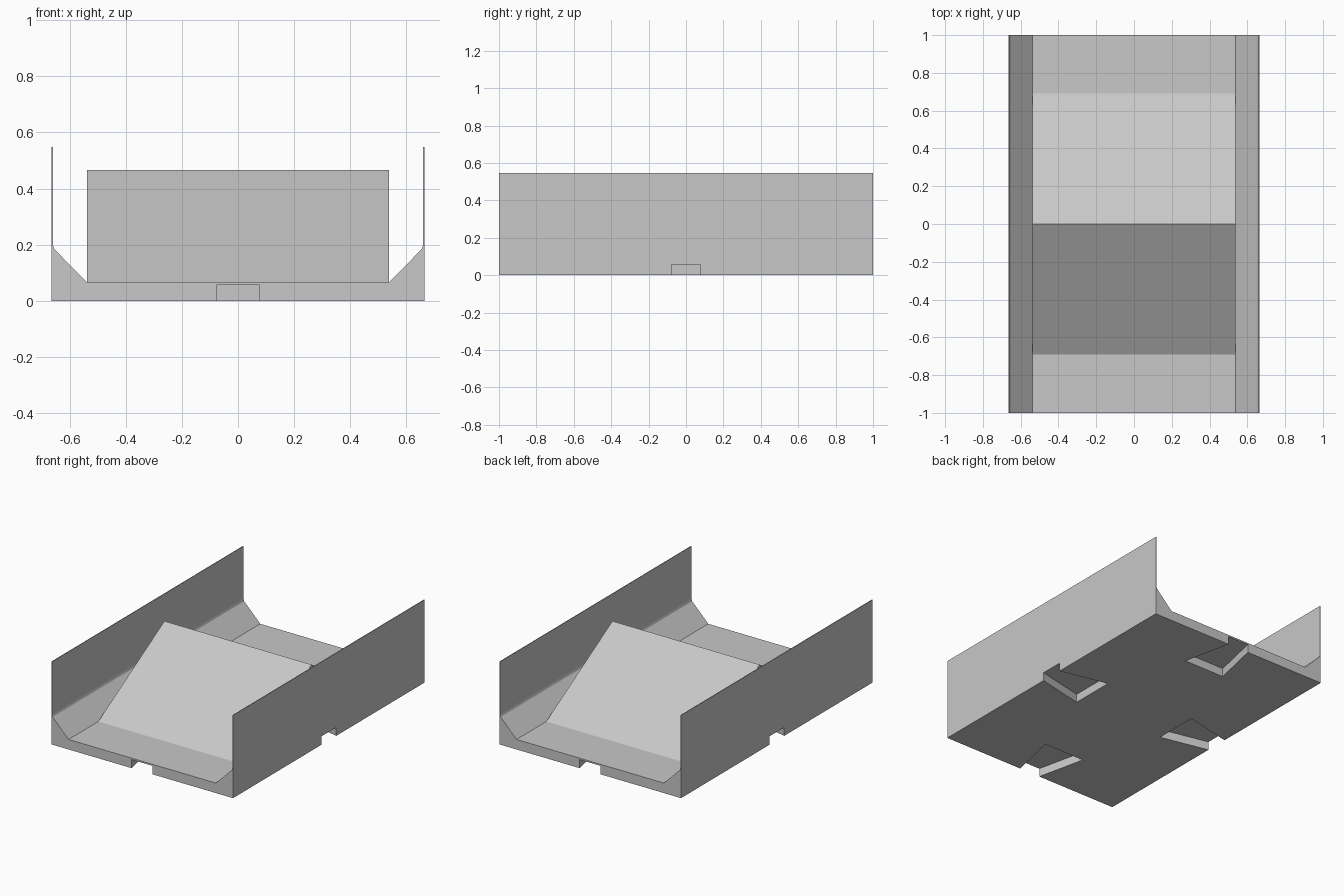
import bpy
import bmesh
from math import pi
from mathutils import Matrix

if "Cube" in bpy.data.objects:
    bpy.data.objects.remove(bpy.data.objects["Cube"], do_unlink=True)

grey = bpy.data.materials.new("plain grey")
grey.use_nodes = True
colour = (0.58, 0.58, 0.58, 1)
grey.diffuse_color = colour
grey.node_tree.nodes["Principled BSDF"].inputs["Base Color"].default_value = colour


def prism(name, outline, sweep, matrix=Matrix()):
    """Extrude a closed 3D outline along the sweep vector."""
    bm = bmesh.new()
    face = bm.faces.new([bm.verts.new(p) for p in outline])
    top = bmesh.ops.extrude_face_region(bm, geom=[face])["geom"]
    moved = [v for v in top if isinstance(v, bmesh.types.BMVert)]
    bmesh.ops.translate(bm, verts=moved, vec=sweep)
    bmesh.ops.transform(bm, matrix=matrix, verts=bm.verts)
    bmesh.ops.recalc_face_normals(bm, faces=bm.faces)
    mesh = bpy.data.meshes.new(name)
    bm.to_mesh(mesh)
    bm.free()
    mesh.materials.append(grey)
    obj = bpy.data.objects.new(name, mesh)
    bpy.context.collection.objects.link(obj)
    return obj


half_x, half_y = 0.664, 1.0
floor_z, ridge_z, wall_z = 0.066, 0.466, 0.547

# Tray: flat floor, sloped gutters and thin side walls in one section
right_side = [(half_x, 0), (half_x, wall_z), (0.659, wall_z),
              (0.659, 0.198), (0.655, 0.184), (0.538, floor_z)]
section = right_side + [(-x, z) for x, z in reversed(right_side)]
tray = prism("tray", [(x, -half_y, z) for x, z in section], (0, 2 * half_y, 0))

# Gabled ramp, sunk a little into the floor
ramp_x, toe_y, sunk_z = 0.538, 0.7, 0.06
prism("ramp", [(-ramp_x, -toe_y, sunk_z), (-ramp_x, toe_y, sunk_z),
               (-ramp_x, 0, ridge_z)], (2 * ramp_x, 0, 0))

# Dovetail sockets under the middle of each edge
mouth, inner, depth, over = 0.077, 0.15, 0.328, 0.05
flare = mouth - (inner - mouth) * over / depth
for i, reach in enumerate((half_x, half_y, half_x, half_y)):
    outline = [(reach + over, -flare, -over), (reach + over, flare, -over),
               (reach - depth, inner, -over), (reach - depth, -inner, -over)]
    cutter = prism(f"socket_cutter_{i + 1}", outline, (0, 0, over + 0.056),
                   Matrix.Rotation(i * pi / 2, 4, "Z"))
    cutter.hide_render = True
    cutter.hide_set(True)
    cut = tray.modifiers.new(f"socket_{i + 1}", "BOOLEAN")
    cut.operation = "DIFFERENCE"
    cut.solver = "EXACT"
    cut.object = cutter
